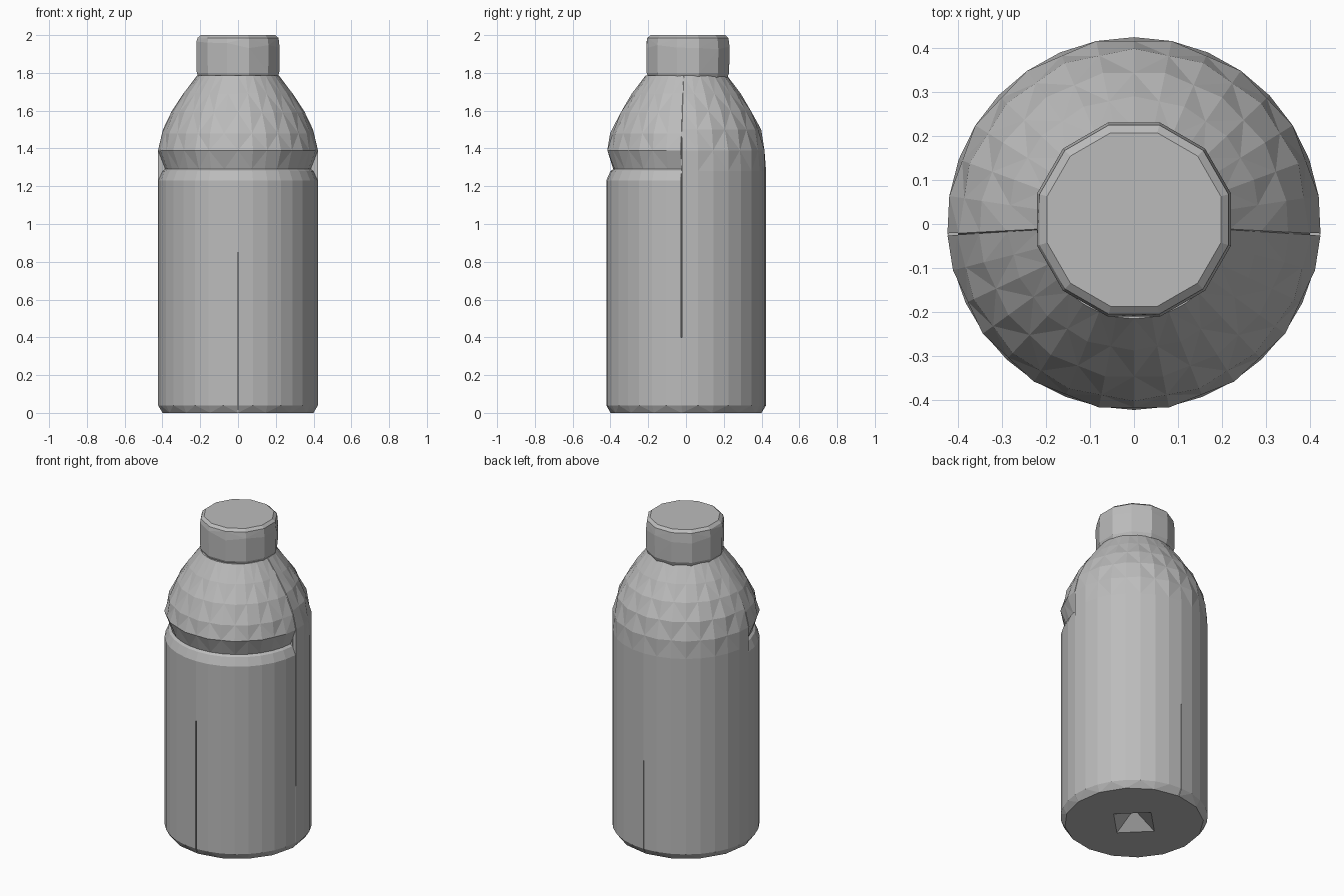
import bpy, bmesh, math, random
from math import radians, sin, cos
from mathutils import Vector

random.seed(4)
if "Cube" in bpy.data.objects:
    bpy.data.objects.remove(bpy.data.objects["Cube"], do_unlink=True)

grey = bpy.data.materials.new("plain grey")
grey.use_nodes = True
colour = (0.5, 0.5, 0.5, 1)
grey.diffuse_color = colour
grey.node_tree.nodes["Principled BSDF"].inputs["Base Color"].default_value = colour


def finish(name, bm):
    bmesh.ops.recalc_face_normals(bm, faces=bm.faces)
    mesh = bpy.data.meshes.new(name)
    bm.to_mesh(mesh)
    bm.free()
    mesh.materials.append(grey)
    obj = bpy.data.objects.new(name, mesh)
    bpy.context.collection.objects.link(obj)
    return obj


def arc(start, end, steps, radius, z, phase, centre_y=0.0):
    """Points along an arc; with a phase, every other point sits on the chord
    so that neighbouring rings meet in broad staggered facets."""
    pts = []
    for i in range(steps + 1):
        a = radians(start + (end - start) * i / steps)
        pts.append(Vector((radius * cos(a), radius * sin(a) + centre_y, z)))
    if phase is not None:
        full = list(pts)
        for i in range(1, steps):
            if (i + phase) % 2:
                pts[i] = (full[i - 1] + full[i + 1]) / 2
    return pts


def skin(bm, rings):
    """Join closed rings of points and cap both ends."""
    loops = [[bm.verts.new(p) for p in ring] for ring in rings]
    n = len(loops[0])
    for low, high in zip(loops, loops[1:]):
        for i in range(n):
            j = (i + 1) % n
            bm.faces.new((low[i], low[j], high[j], high[i]))
    bm.faces.new(loops[0][::-1])
    bm.faces.new(loops[-1])
    bmesh.ops.triangulate(bm, faces=bm.faces)


# Bottle: the front half has a groove under a bulging shoulder
# columns: height front, radius front, height back, radius back, facet phase
profile = [
    (0.00, 0.400, 0.00, 0.400, 0),
    (0.04, 0.422, 0.04, 0.424, None),
    (1.23, 0.422, 1.23, 0.424, None),
    (1.28, 0.400, 1.27, 0.424, None),
    (1.29, 0.385, 1.28, 0.424, None),
    (1.39, 0.424, 1.39, 0.424, 1),
    (1.48, 0.402, 1.50, 0.398, 0),
    (1.59, 0.352, 1.60, 0.350, 1),
    (1.69, 0.287, 1.69, 0.290, 0),
    (1.785, 0.215, 1.785, 0.218, None),
]
bm = bmesh.new()
rings = []
for zf, rf, zb, rb, phase in profile:
    rings.append(arc(-3, 183, 16, rb, zb, phase)
                 + arc(183.5, 356.5, 16, rf, zf, phase))
skin(bm, rings)
bottle = finish("bottle", bm)

# Cap: faceted, slightly irregular bevelled rim
bm = bmesh.new()
rings = []
for z, r in [(1.775, 0.216), (1.80, 0.226), (1.95, 0.228), (1.985, 0.222), (2.0, 0.204)]:
    ring = arc(15, 345, 11, r, z, None, 0.01)
    if z == 1.95:
        for p in ring:
            p.z += random.uniform(-0.03, 0.02)
    rings.append(ring)
skin(bm, rings)
cap = finish("cap", bm)

# Narrow mould seams and the pointed dent in the base, cut from the bottle
cutters = []


def seam(angle, low, high):
    a = radians(angle)
    bm = bmesh.new()
    bmesh.ops.create_cube(bm, size=1)
    for v in bm.verts:
        x, y = 0.425 + v.co.x * 0.05, v.co.y * 0.005
        v.co = (x * cos(a) - y * sin(a), x * sin(a) + y * cos(a),
                high if v.co.z > 0 else low)
    cutters.append(finish("seam_cutter", bm))


for angle, low, high in [(-3.2, 0.4, 1.6), (183.2, 0.4, 1.6),
                         (270, -0.1, 0.85), (90, -0.1, 0.6)]:
    seam(angle, low, high)

bm = bmesh.new()
bmesh.ops.create_cone(bm, cap_ends=True, segments=4, radius1=0.17, radius2=0, depth=0.1)
bmesh.ops.translate(bm, verts=bm.verts, vec=(0, 0, 0.04))
cutters.append(finish("base_dent_cutter", bm))

for cutter in cutters:
    cutter.hide_render = True
    cutter.hide_set(True)
    cutter.hide_viewport = True
    mod = bottle.modifiers.new(cutter.name, 'BOOLEAN')
    mod.operation = 'DIFFERENCE'
    mod.solver = 'EXACT'
    mod.object = cutter
